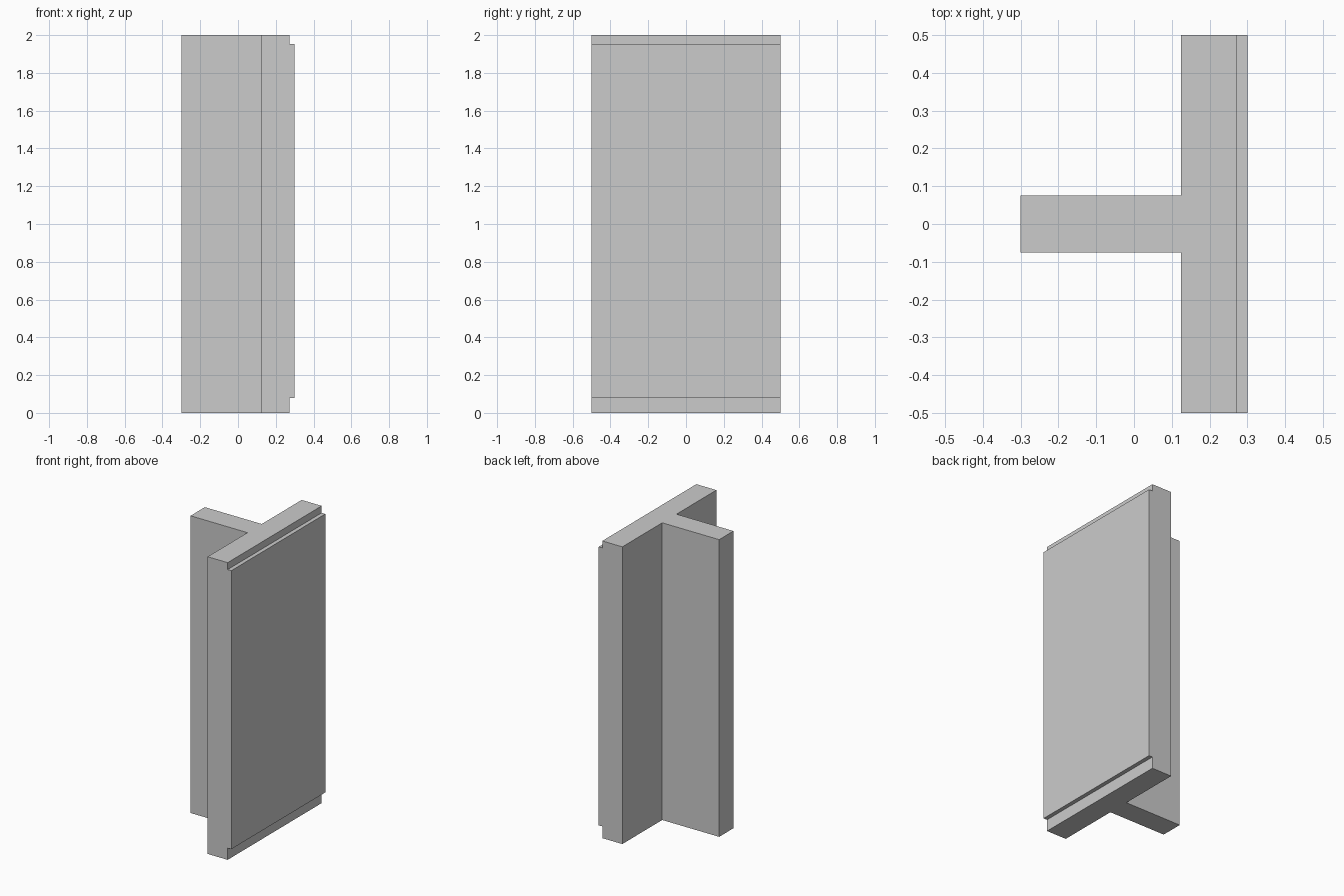
import bpy, bmesh
from mathutils import Vector

if "Cube" in bpy.data.objects:
    bpy.data.objects.remove(bpy.data.objects["Cube"])

# Dimensions
HEIGHT = 2.0
BACK, FLANGE_BACK, FLANGE_FRONT, PANEL_FRONT = -0.30, 0.124, 0.273, 0.30
HALF_WEB, HALF_FLANGE = 0.076, 0.5
PANEL_LOW, PANEL_HIGH = 0.079, 1.953

# T-shaped profile: one half, then mirrored across y = 0
half = [(FLANGE_FRONT, HALF_FLANGE), (FLANGE_BACK, HALF_FLANGE),
        (FLANGE_BACK, HALF_WEB), (BACK, HALF_WEB)]
profile = half + [(x, -y) for x, y in reversed(half)]

bm = bmesh.new()
base = bm.faces.new([bm.verts.new((x, y, 0)) for x, y in profile])
top = bmesh.ops.extrude_face_region(bm, geom=[base], use_keep_orig=True)["geom"]
bmesh.ops.translate(bm, vec=(0, 0, HEIGHT),
                    verts=[v for v in top if isinstance(v, bmesh.types.BMVert)])
bmesh.ops.recalc_face_normals(bm, faces=bm.faces[:])

# Split the flange's outer face at the panel's lower and upper edges
for z in (PANEL_LOW, PANEL_HIGH):
    outer = [f for f in bm.faces if f.normal.x > 0.9]
    geom = outer + list({e for f in outer for e in f.edges})
    bmesh.ops.bisect_plane(bm, geom=geom, plane_co=(0, 0, z), plane_no=(0, 0, 1))

# Raise the panel between the two rebates
panel = [f for f in bm.faces if f.normal.x > 0.9
         and PANEL_LOW < f.calc_center_median().z < PANEL_HIGH]
raised = bmesh.ops.extrude_face_region(bm, geom=panel)["geom"]
bmesh.ops.translate(bm, vec=Vector((PANEL_FRONT - FLANGE_FRONT, 0, 0)),
                    verts=[v for v in raised if isinstance(v, bmesh.types.BMVert)])
bmesh.ops.recalc_face_normals(bm, faces=bm.faces[:])

mesh = bpy.data.meshes.new("t_section_panel")
bm.to_mesh(mesh)
bm.free()
bpy.context.collection.objects.link(bpy.data.objects.new("t_section_panel", mesh))
